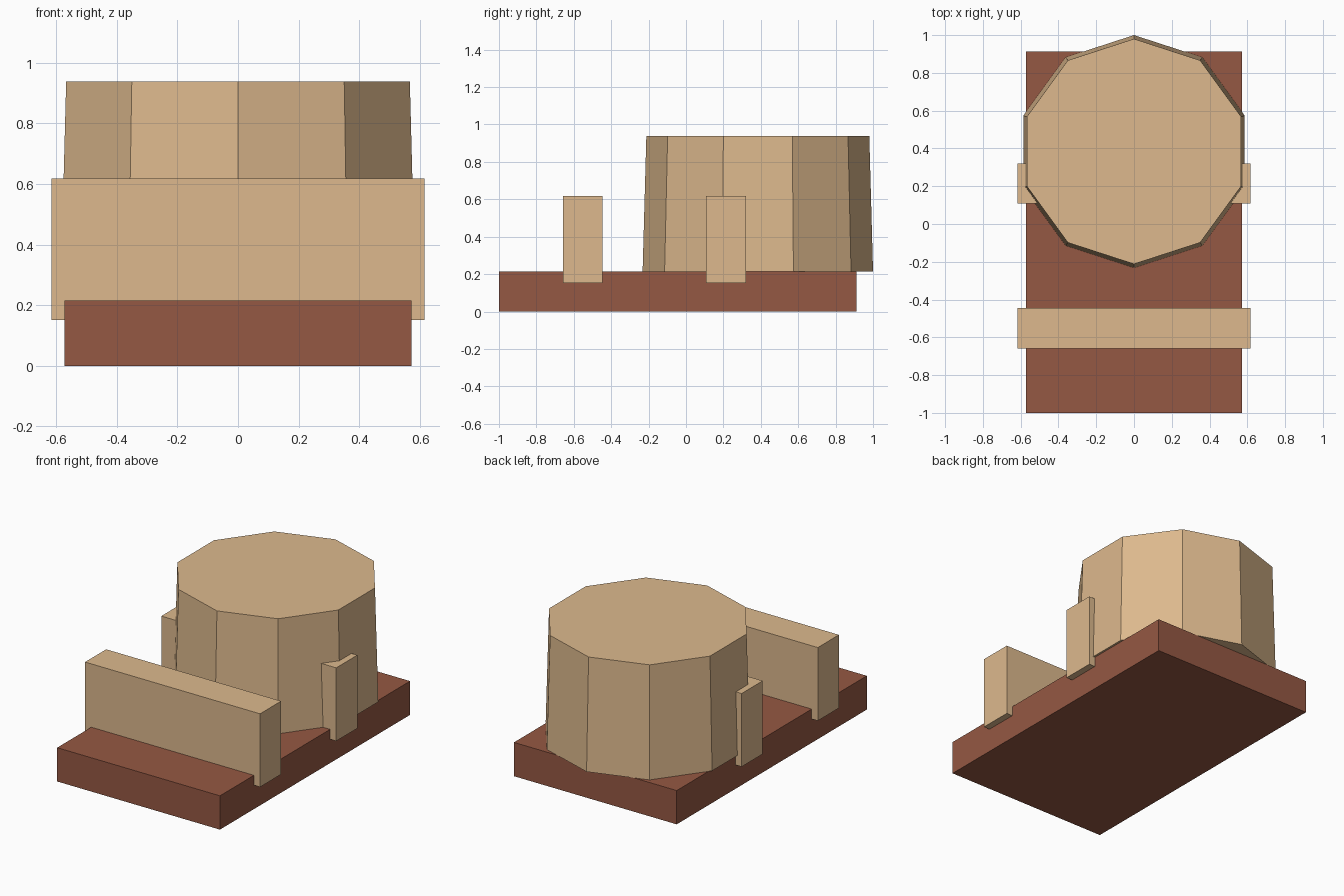
import bpy, math

if "Cube" in bpy.data.objects:
    bpy.data.objects.remove(bpy.data.objects["Cube"])


def material(name, rgb):
    # sRGB 0-255 to linear diffuse colour
    lin = [((c / 255 + 0.055) / 1.055) ** 2.4 for c in rgb]
    m = bpy.data.materials.new(name)
    m.diffuse_color = (*lin, 1)
    m.use_nodes = True
    m.node_tree.nodes["Principled BSDF"].inputs["Base Color"].default_value = m.diffuse_color
    return m


TAN = material("tan", (221, 185, 141))
BROWN = material("red_brown", (149, 88, 67))


def add_object(name, verts, faces, mat):
    me = bpy.data.meshes.new(name)
    me.from_pydata(verts, [], faces)
    me.materials.append(mat)
    ob = bpy.data.objects.new(name, me)
    bpy.context.collection.objects.link(ob)
    return ob


def prism(name, bottom, top, z0, z1, mat):
    n = len(bottom)
    verts = [(x, y, z0) for x, y in bottom] + [(x, y, z1) for x, y in top]
    faces = [tuple(reversed(range(n))), tuple(range(n, 2 * n))]
    faces += [(i, (i + 1) % n, n + (i + 1) % n, n + i) for i in range(n)]
    return add_object(name, verts, faces, mat)


def box(name, hx, y0, y1, z0, z1, mat):
    r = [(-hx, y0), (hx, y0), (hx, y1), (-hx, y1)]
    return prism(name, r, r, z0, z1, mat)


def ring(r, cy, n=10):
    return [(r * math.sin(-math.tau * i / n), cy + r * math.cos(math.tau * i / n))
            for i in range(n)]


# Base slab
box("base_slab", 0.573, -1.0, 0.912, 0, 0.215, BROWN)

# Cross bars wrapping over the slab edges
box("front_bar", 0.616, -0.658, -0.446, 0.152, 0.618, TAN)
box("rear_bar", 0.616, 0.108, 0.320, 0.152, 0.618, TAN)

# Tapered ten-sided drum
prism("drum", ring(0.616, 0.384), ring(0.596, 0.384), 0.215, 0.938, TAN)
